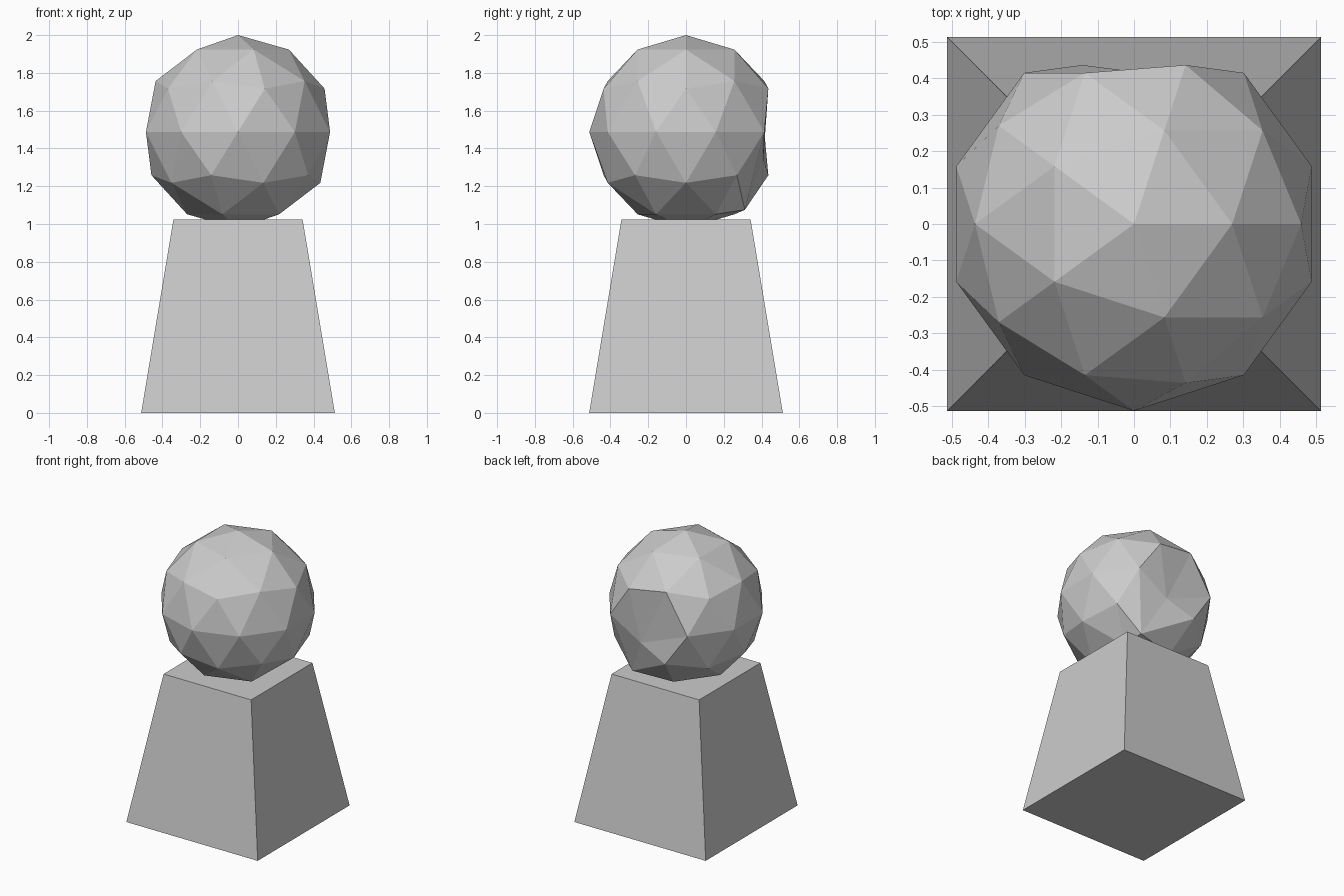
import bpy
import bmesh
from mathutils import Matrix, Vector

if "Cube" in bpy.data.objects:
    bpy.data.objects.remove(bpy.data.objects["Cube"])

SIZE = 1.025          # pedestal base width and height
R = SIZE / 2          # ball radius


def add_object(name, bm):
    mesh = bpy.data.meshes.new(name)
    bm.to_mesh(mesh)
    bm.free()
    obj = bpy.data.objects.new(name, mesh)
    bpy.context.collection.objects.link(obj)
    return obj


# Pedestal: a cube with its top face tapered
bm = bmesh.new()
bmesh.ops.create_cube(bm, size=SIZE, matrix=Matrix.Translation((0, 0, SIZE / 2)))
for v in bm.verts:
    if v.co.z > SIZE / 2:
        v.co.x *= 0.667
        v.co.y *= 0.667
add_object("pedestal", bm)

# Ball: low-poly icosphere, with one edge at the back pushed in and down
bm = bmesh.new()
bmesh.ops.create_icosphere(bm, subdivisions=2, radius=R)
for direction in ((0, 1, 0), (0.263, 0.809, -0.526)):
    target = Vector(direction) * R
    vert = min(bm.verts, key=lambda v: (v.co - target).length)
    vert.co += Vector((0.067, -0.103, -0.143))
ball = add_object("ball", bm)
ball.location.z = 2 - R
